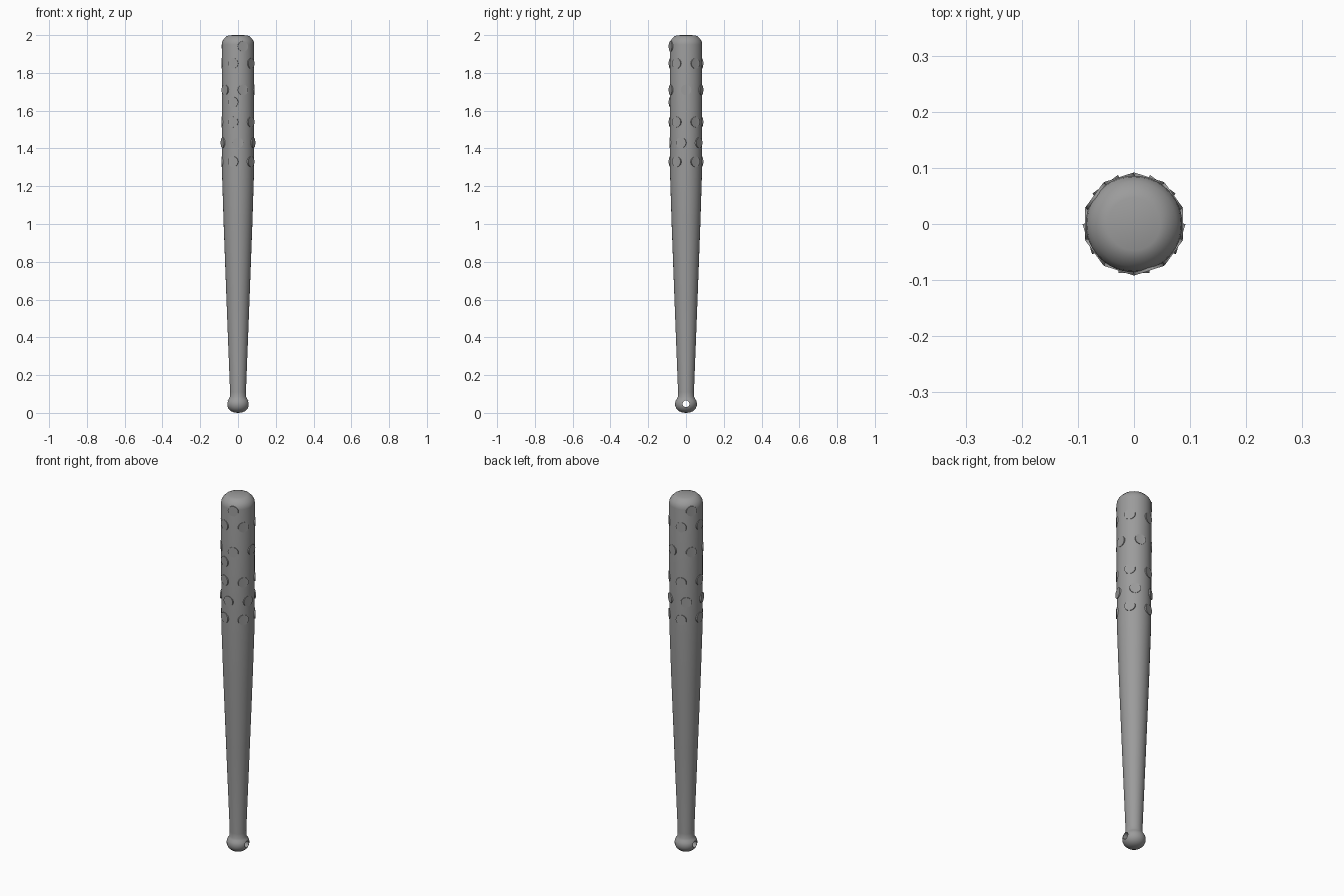
import bpy, bmesh
from math import pi, sin, cos, radians
from mathutils import Matrix, Vector

cube = bpy.data.objects.get("Cube")
if cube:
    bpy.data.objects.remove(cube)

grey = bpy.data.materials.new("plain grey")
grey.use_nodes = True
grey.diffuse_color = (0.33, 0.33, 0.33, 1)
grey.node_tree.nodes["Principled BSDF"].inputs["Base Color"].default_value = (0.33, 0.33, 0.33, 1)


def make_object(name, bm):
    mesh = bpy.data.meshes.new(name)
    bmesh.ops.recalc_face_normals(bm, faces=bm.faces)
    bm.to_mesh(mesh)
    bm.free()
    mesh.materials.append(grey)
    obj = bpy.data.objects.new(name, mesh)
    bpy.context.collection.objects.link(obj)
    return obj


def smooth(obj, angle):
    bpy.ops.object.select_all(action="DESELECT")
    obj.select_set(True)
    bpy.context.view_layer.objects.active = obj
    bpy.ops.object.shade_smooth_by_angle(angle=radians(angle))


# Bat body: a turned profile of (radius, height), knob first
profile = [(0, 0), (0.02, 0.002), (0.037, 0.009), (0.05, 0.021), (0.057, 0.036),
           (0.058, 0.05), (0.055, 0.064), (0.048, 0.074), (0.043, 0.085), (0.042, 0.11),
           (0.061, 0.6), (0.076, 1.0), (0.084, 1.25), (0.085, 1.4), (0.086, 1.95),
           (0.084, 1.965), (0.076, 1.979), (0.062, 1.993), (0.047, 1.999), (0, 2.0)]
bm = bmesh.new()
verts = [bm.verts.new((r, 0, z)) for r, z in profile]
edges = [bm.edges.new(pair) for pair in zip(verts, verts[1:])]
bmesh.ops.spin(bm, geom=verts + edges, cent=(0, 0, 0), axis=(0, 0, 1),
               angle=2 * pi, steps=48, use_duplicate=False)
bmesh.ops.remove_doubles(bm, verts=bm.verts, dist=0.0001)
bat = make_object("bat_body", bm)

# Cord hole drilled sideways through the knob
bm = bmesh.new()
bmesh.ops.create_cone(bm, cap_ends=True, segments=24, radius1=0.018, radius2=0.018, depth=0.3,
                      matrix=Matrix.Translation((0, 0, 0.048)) @ Matrix.Rotation(pi / 2, 4, "Y"))
cutter = make_object("hole_cutter", bm)
cutter.hide_render = True
hole = bat.modifiers.new("cord hole", "BOOLEAN")
hole.object = cutter
hole.operation = "DIFFERENCE"
hole.solver = "EXACT"
bpy.context.view_layer.objects.active = bat
bpy.ops.object.modifier_apply(modifier=hole.name)
bpy.data.objects.remove(cutter)
smooth(bat, 40)

# Flat round studs: height, first angle from the front, which fifths of the ring are filled
ring = range(5)
rows = [(1.94, 18, (0, 3)), (1.85, -18, ring), (1.71, 18, ring), (1.645, -18, (0,)),
        (1.54, -18, ring), (1.43, 0, ring), (1.33, -18, ring)]
bm = bmesh.new()
for z, start, places in rows:
    for k in places:
        a = radians(start + 72 * k)
        out = Vector((sin(a), -cos(a), 0))
        place = Matrix.Translation(out * 0.0775 + Vector((0, 0, z)))
        turn = out.to_track_quat("Z", "Y").to_matrix().to_4x4()
        bmesh.ops.create_cone(bm, cap_ends=True, segments=24, radius1=0.028, radius2=0.028,
                              depth=0.02, matrix=place @ turn)
smooth(make_object("studs", bm), 40)
